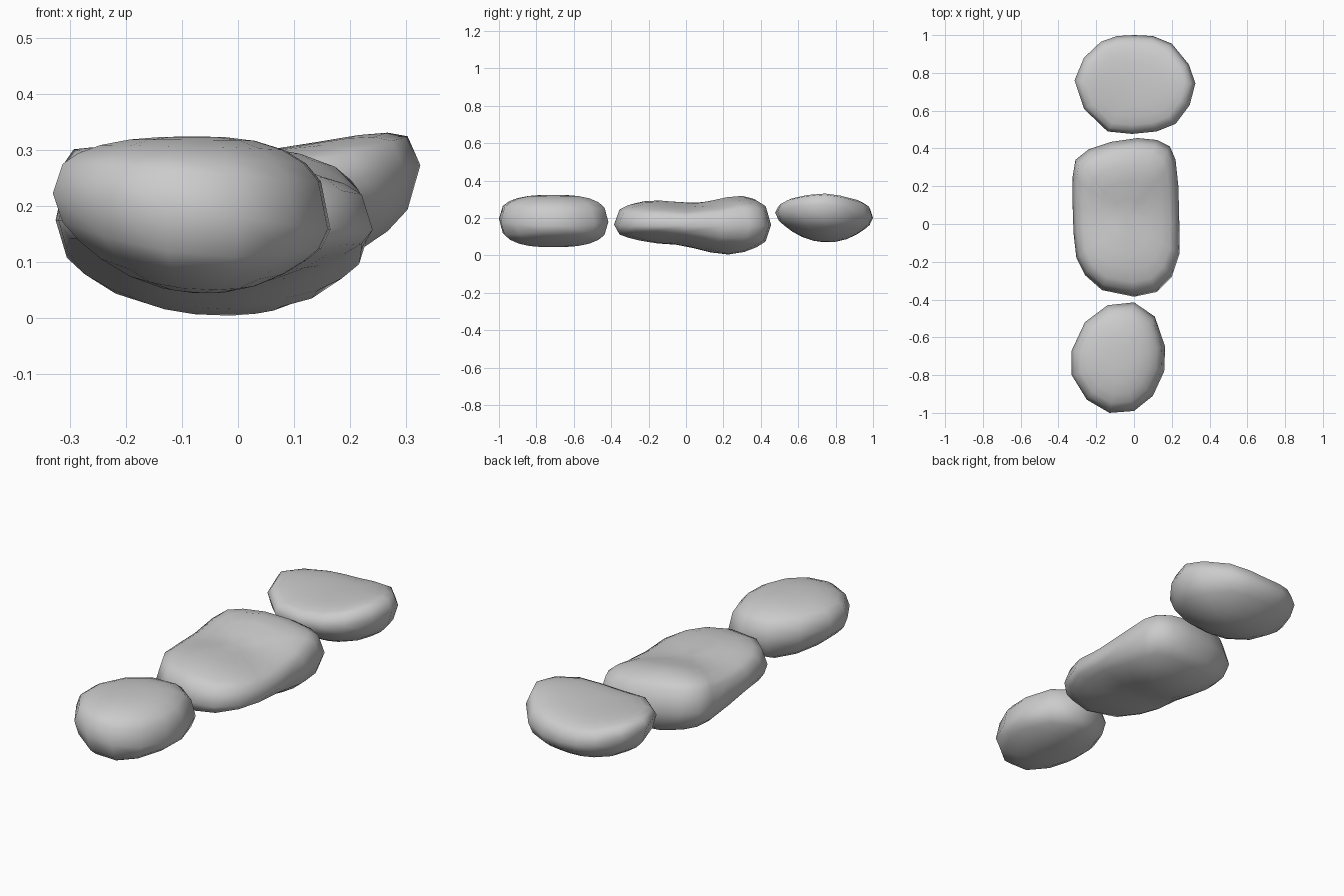
import bpy, bmesh, math

if "Cube" in bpy.data.objects:
    bpy.data.objects.remove(bpy.data.objects["Cube"])

RADII = [0.22, 0.45, 0.66, 0.82, 0.93]


def lerp_profile(pts, v):
    # Smooth interpolation through (position, height) pairs
    if v <= pts[0][0]:
        return pts[0][1]
    for (a, za), (b, zb) in zip(pts, pts[1:]):
        if v <= b:
            t = (v - a) / (b - a)
            return za + (zb - za) * t * t * (3 - 2 * t)
    return pts[-1][1]


def stone(name, outline, centre, middle, top, bottom, p):
    # Rounded pebble: outline rings shrink towards the top and bottom surfaces
    bm = bmesh.new()
    cx, cy = centre

    def ring(r, surface):
        t = max(0.0, 1 - r ** p) ** (1 / p)
        verts = []
        for ox, oy in outline:
            x, y = cx + (ox - cx) * r, cy + (oy - cy) * r
            m = middle(x, y)
            verts.append(bm.verts.new((x, y, m + (surface(x, y) - m) * t)))
        return verts

    rings = [ring(r, bottom) for r in RADII] + [ring(1.0, top)]
    rings += [ring(r, top) for r in reversed(RADII)]
    n = len(outline)
    for a, b in zip(rings, rings[1:]):
        for i in range(n):
            j = (i + 1) % n
            bm.faces.new((a[i], a[j], b[j], b[i]))
    for edge, surface in ((rings[0], bottom), (rings[-1], top)):
        tip = bm.verts.new((cx, cy, surface(cx, cy)))
        for i in range(n):
            bm.faces.new((edge[i], edge[(i + 1) % n], tip))
    bmesh.ops.recalc_face_normals(bm, faces=bm.faces)
    for f in bm.faces:
        f.smooth = True
    me = bpy.data.meshes.new(name)
    bm.to_mesh(me)
    bm.free()
    ob = bpy.data.objects.new(name, me)
    bpy.context.collection.objects.link(ob)
    return ob


# Front stone: flat top, keel-shaped underside
stone("front_stone",
      [(0, -0.415), (0.11, -0.49), (0.165, -0.65), (0.16, -0.78), (0.10, -0.91),
       (0, -0.99), (-0.13, -1.0), (-0.25, -0.93), (-0.33, -0.80), (-0.33, -0.67),
       (-0.26, -0.52), (-0.14, -0.43)],
      (-0.08, -0.71),
      lambda x, y: 0.19 - 0.13 * (x + 0.08),
      lambda x, y: 0.324 - 0.04 * max(0, x),
      lambda x, y: 0.044 + 1.2 * (x + 0.05) ** 2, 2.7)

# Middle stone: long, with a dip across the top and a deep back end
TOP = [(-0.385, 0.305), (-0.25, 0.303), (0.05, 0.282), (0.34, 0.335), (0.45, 0.335)]
BOTTOM = [(-0.385, 0.08), (-0.1, 0.06), (0.25, 0.0), (0.45, 0.02)]
stone("middle_stone",
      [(0, -0.385), (0.12, -0.36), (0.20, -0.28), (0.24, -0.16), (0.24, 0), (0.235, 0.2),
       (0.22, 0.34), (0.19, 0.41), (0.12, 0.445), (0.02, 0.455), (-0.12, 0.435),
       (-0.24, 0.395), (-0.31, 0.34), (-0.325, 0.25), (-0.325, 0.1), (-0.32, -0.05),
       (-0.305, -0.18), (-0.26, -0.27), (-0.17, -0.35)],
      (-0.04, 0.04),
      lambda x, y: 0.165 - 0.03 * x,
      lambda x, y: lerp_profile(TOP, y) - 0.13 * max(0, x + 0.08),
      lambda x, y: lerp_profile(BOTTOM, y) + 0.9 * (x + 0.03) ** 2, 3.3)

# Back stone: saddle-shaped top, raised right end
stone("back_stone",
      [(-0.09, 0.995), (0, 1.0), (0.10, 0.995), (0.20, 0.955), (0.29, 0.845),
       (0.325, 0.745), (0.295, 0.63), (0.22, 0.53), (0.12, 0.49), (-0.01, 0.477),
       (-0.14, 0.49), (-0.265, 0.61), (-0.315, 0.76), (-0.265, 0.88), (-0.175, 0.965)],
      (0, 0.74),
      lambda x, y: 0.215 + 0.55 * x * x - 0.05 * (y - 0.74),
      lambda x, y: 0.296 + 0.65 * x * x + 0.06 * x,
      lambda x, y: 0.07 + 1.2 * (y - 0.76) ** 2 + 0.7 * x * x, 2.8)
